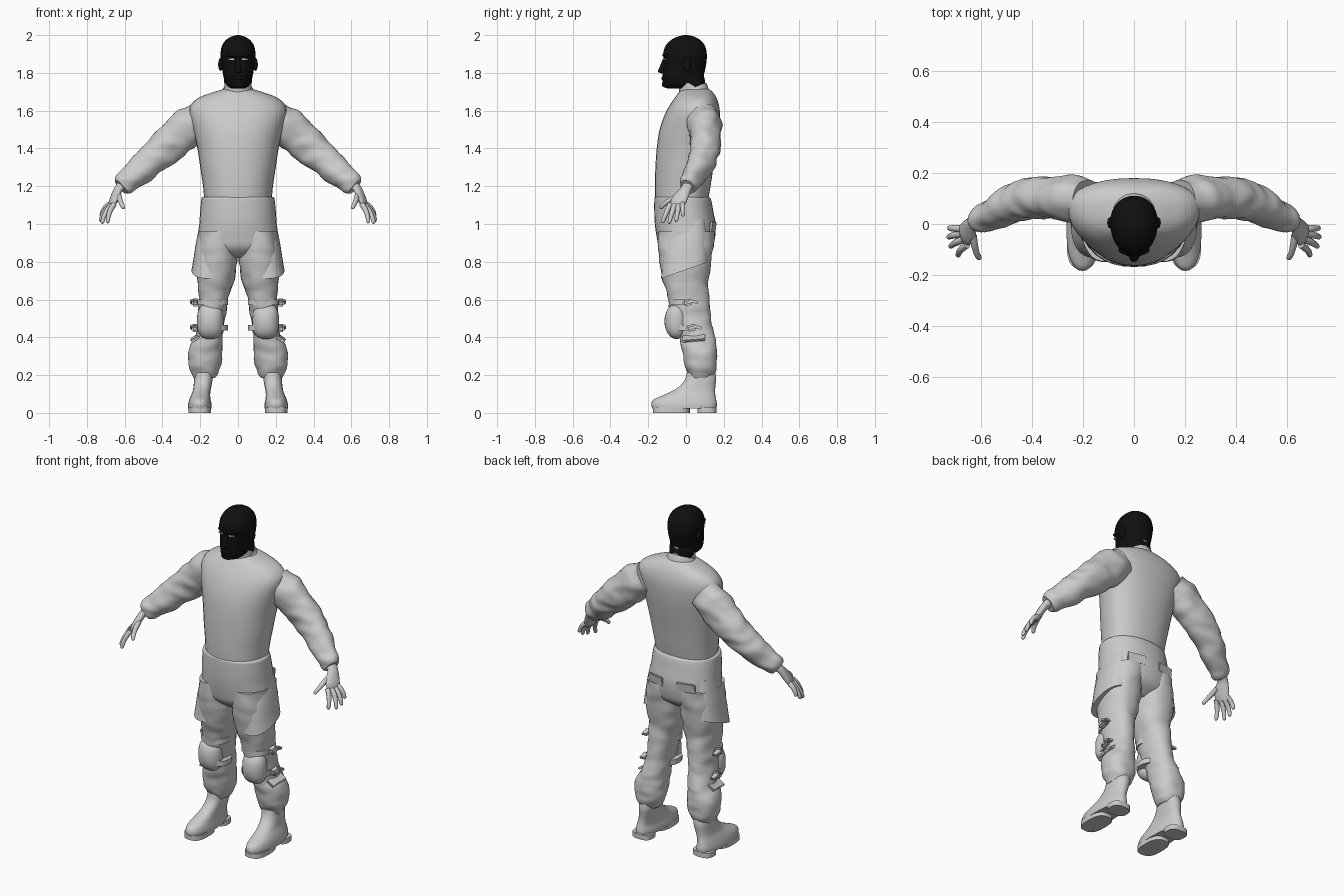
import bpy, bmesh, math
from mathutils import Vector, Matrix, noise

cube = bpy.data.objects.get("Cube")
if cube:
    bpy.data.objects.remove(cube, do_unlink=True)


def material(name, colour):
    mat = bpy.data.materials.new(name)
    mat.use_nodes = True
    mat.diffuse_color = (*colour, 1)
    mat.node_tree.nodes["Principled BSDF"].inputs["Base Color"].default_value = (*colour, 1)
    return mat


CLOTH = material("pale grey", (.6, .6, .6))
MASK = material("mask black", (.005, .005, .005))
EYE = material("eye white", (.7, .7, .7))


def finish(bm, name, mat, side=1, angle=50):
    """Turn a bmesh into a smooth-shaded object, mirrored when side is -1."""
    bmesh.ops.scale(bm, vec=(side, 1, 1), verts=bm.verts)
    bmesh.ops.recalc_face_normals(bm, faces=bm.faces)
    mesh = bpy.data.meshes.new(name)
    bm.to_mesh(mesh)
    bm.free()
    mesh.materials.append(mat)
    obj = bpy.data.objects.new(name, mesh)
    bpy.context.collection.objects.link(obj)
    bpy.ops.object.select_all(action="DESELECT")
    obj.select_set(True)
    bpy.context.view_layer.objects.active = obj
    bpy.ops.object.shade_smooth_by_angle(angle=math.radians(angle))


def spline(a, b, c, d, t):
    return b + (c - a) * (t / 2) + (a * 2 - b * 5 + c * 4 - d) * (t * t / 2) \
        + (b * 3 - a - c * 3 + d) * (t ** 3 / 2)


def loft(name, rings, mat=CLOTH, side=1, steps=4, folds=0, scale=14):
    """Skin a smooth surface over rings of points, with optional cloth folds."""
    last = len(rings) - 1
    smooth = []
    for i in range(last):
        four = [rings[min(max(i + k, 0), last)] for k in (-1, 0, 1, 2)]
        smooth += [[spline(*p, k / steps) for p in zip(*four)] for k in range(steps)]
    smooth.append(rings[-1])
    bm = bmesh.new()
    loops = []
    for ring in smooth:
        mid = sum(ring, Vector((0, 0, 0))) / len(ring)
        loop = []
        for p in ring:
            q = Vector((p.x, p.y, p.z * 2)) * scale
            loop.append(bm.verts.new(p + (p - mid).normalized() * noise.noise(q) * folds))
        loops.append(loop)
    for low, high in zip(loops, loops[1:]):
        for i in range(len(low)):
            bm.faces.new((low[i - 1], low[i], high[i], high[i - 1]))
    bm.faces.new(loops[0])
    bm.faces.new(loops[-1])
    finish(bm, name, mat, side)


def level(z, left, right, front, back, widest=.5, power=2, tilt=0, count=32):
    """Horizontal ring between four limits; tilt raises it towards the back."""
    xc, half = (left + right) / 2, (right - left) / 2
    yc = front + (back - front) * widest
    ring = []
    for i in range(count):
        a = math.tau * i / count
        c, s = math.cos(a), math.sin(a)
        x = xc + half * math.copysign(abs(c) ** (2 / power), c)
        y = yc + (back - yc if s > 0 else yc - front) * math.copysign(abs(s) ** (2 / power), s)
        ring.append(Vector((x, y, z + tilt * (y - yc))))
    return ring


def tube(path, across, count=16):
    """Rings along a path of (x, y, z, half width, half thickness)."""
    points = [Vector(p[:3]) for p in path]
    rings = []
    for i, p in enumerate(path):
        along = (points[min(i + 1, len(path) - 1)] - points[max(i - 1, 0)]).normalized()
        u = (across - along * across.dot(along)).normalized()
        v = along.cross(u)
        turn = [math.tau * k / count for k in range(count)]
        rings.append([points[i] + u * p[3] * math.cos(a) + v * p[4] * math.sin(a) for a in turn])
    return rings


def ball(name, centre, size, mat=CLOTH, side=1, power=2):
    """Ellipsoid; a higher power makes it boxier in front view."""
    bm = bmesh.new()
    bmesh.ops.create_uvsphere(bm, u_segments=24, v_segments=16, radius=1)
    for v in bm.verts:
        r = (abs(v.co.x) ** power + abs(v.co.z) ** power) ** (1 / power)
        flat = math.hypot(v.co.x, v.co.z)
        k = flat / r if r > .001 else 1
        v.co = Matrix.Diagonal(size) @ Vector((v.co.x * k, v.co.y, v.co.z * k)) + Vector(centre)
    finish(bm, name, mat, side)


def block(name, centre, size, side=1, turn=(0, 0, 0), mat=CLOTH):
    """Bevelled box, turned about x, then y, then z."""
    bm = bmesh.new()
    spin = Matrix.Rotation(turn[2], 4, "Z") @ Matrix.Rotation(turn[1], 4, "Y") @ Matrix.Rotation(turn[0], 4, "X")
    bmesh.ops.create_cube(bm, size=1, matrix=Matrix.Translation(centre) @ spin @ Matrix.Diagonal((*size, 1)))
    bmesh.ops.bevel(bm, geom=bm.edges[:], offset=min(size) * .25, segments=2, affect="EDGES")
    finish(bm, name, mat, side, 30)


def stack(rows, **shape):
    """Centred rings from (height, half width, front, back)."""
    return [level(z, -w, w, f, b, **shape) for z, w, f, b in rows]


# Shirt body, collar and neck
loft("shirt", stack([
    (1.115, .178, -.163, .115), (1.2, .185, -.165, .13), (1.3, .2, -.162, .145),
    (1.4, .215, -.155, .162), (1.5, .238, -.14, .176), (1.58, .258, -.112, .18),
    (1.63, .25, -.085, .174), (1.67, .205, -.058, .16), (1.7, .125, -.035, .14),
    (1.715, .07, -.015, .12)], widest=.6, power=2.2))
loft("collar", stack([
    (1.665, .095, -.05, .125), (1.7, .086, -.042, .114), (1.72, .076, -.034, .106)], tilt=.4))
loft("neck", stack([
    (1.68, .074, -.032, .104), (1.73, .07, -.036, .1), (1.78, .066, -.04, .09)], tilt=.4))

# Masked head
loft("head", stack([
    (1.718, .036, -.1, .0), (1.728, .054, -.118, .03), (1.75, .068, -.125, .07),
    (1.78, .077, -.124, .09), (1.82, .084, -.121, .102), (1.865, .09, -.117, .109),
    (1.9, .093, -.121, .11), (1.94, .086, -.11, .102), (1.97, .068, -.084, .08),
    (1.99, .04, -.05, .048), (2, .008, -.01, .01)], widest=.55, power=2.1), MASK)
loft("mask_nape", stack([(1.71, .066, .0, .1), (1.76, .074, -.03, .1), (1.8, .07, -.03, .09)]), MASK)
loft("nose", stack([
    (1.796, .008, -.128, -.1), (1.806, .02, -.148, -.1), (1.825, .015, -.142, -.1),
    (1.875, .009, -.122, -.1)]), MASK)
ball("brow", (0, -.1, 1.893), (.062, .026, .012), MASK)
ball("mouth", (0, -.117, 1.772), (.034, .013, .013), MASK)
ball("chin", (0, -.108, 1.738), (.034, .02, .016), MASK)

# Trouser seat with rounded waistband
loft("trouser_seat", stack([
    (1.145, .17, -.15, .105), (1.14, .19, -.165, .125), (1.12, .195, -.168, .135),
    (1.06, .201, -.168, .146), (1, .205, -.165, .157), (.93, .213, -.155, .154),
    (.87, .208, -.138, .135), (.82, .12, -.08, .07)], widest=.52, power=2.2))

LEG = [
    (.96, .005, .208, -.15, .15), (.88, .002, .219, -.148, .146), (.8, .004, .228, -.138, .135),
    (.7, .02, .215, -.12, .122), (.62, .045, .21, -.1, .12), (.54, .062, .21, -.085, .126),
    (.47, .072, .212, -.065, .138), (.41, .08, .222, -.038, .154), (.36, .082, .252, -.028, .16),
    (.3, .083, .266, -.014, .166), (.25, .09, .262, -.006, .162), (.21, .105, .245, .01, .152),
    (.185, .12, .232, .02, .135)]
BOOT = [
    (.022, .14, .264, -.178, .16), (.045, .14, .264, -.184, .164), (.07, .145, .258, -.172, .16),
    (.09, .147, .25, -.13, .156), (.115, .146, .24, -.075, .154), (.145, .14, .235, -.03, .156),
    (.18, .134, .232, -.004, .16), (.215, .13, .23, .005, .155)]
SLEEVE = [
    (.19, .09, 1.56, .085, .085), (.25, .097, 1.52, .09, .104), (.32, .102, 1.462, .084, .102),
    (.385, .102, 1.402, .08, .094), (.44, .092, 1.352, .077, .085), (.5, .068, 1.298, .07, .078),
    (.56, .038, 1.248, .06, .068), (.6, .018, 1.218, .054, .06), (.622, .008, 1.198, .04, .044)]
FINGERS = {
    "index": ((.655, -.082, 1.105), (.69, -.125, 1.005)),
    "middle": ((.668, -.06, 1.1), (.72, -.09, 1.002)),
    "ring": ((.675, -.038, 1.1), (.728, -.052, 1.012)),
    "little": ((.676, -.018, 1.108), (.725, -.016, 1.04)),
    "thumb": ((.63, -.045, 1.15), (.604, -.138, 1.082))}

for word, side in (("left", 1), ("right", -1)):
    # Face details
    ball(word + "_ear", (.092, .005, 1.845), (.013, .022, .034), MASK, side)
    block(word + "_eye", (.036, -.113, 1.872), (.034, .009, .007), side, (0, 0, .25), EYE)

    # Sleeve and hand
    loft(word + "_sleeve", tube(SLEEVE, Vector((0, 1, 0)), 28), side=side, steps=6, folds=.012, scale=11)
    palm_way = Vector((.25, .9, .15))
    loft(word + "_palm", tube([
        (.6, .015, 1.215, .034, .03), (.632, .0, 1.185, .03, .022), (.648, -.022, 1.15, .04, .02),
        (.662, -.042, 1.115, .044, .017), (.67, -.051, 1.09, .036, .01)], palm_way), side=side)
    for digit, (root, tip) in FINGERS.items():
        a, b = Vector(root), Vector(tip)
        bend = Vector((.008, 0, .006)) if digit != "thumb" else Vector((.004, -.01, 0))
        path = [(*(a.lerp(b, t) + bend * math.sin(t * math.pi)), r, r) for t, r in
                ((0, .014), (.3, .014), (.65, .012), (.92, .01), (1, .004))]
        loft(f"{word}_{digit}_finger", tube(path, palm_way, 10), side=side, steps=3)

    # Trouser leg, cargo pocket and seat pocket flap
    loft(word + "_trouser_leg", [level(*row, power=2.2) for row in LEG], side=side, folds=.008, scale=12)
    loft(word + "_cargo_pocket", [level(*row, power=2.3, tilt=.35) for row in [
        (1, .09, .2, -.09, .1), (.9, .08, .222, -.12, .11), (.8, .075, .238, -.128, .116),
        (.755, .07, .246, -.132, .118)]], side=side)
    block(word + "_seat_pocket_flap", (.1, .143, .985), (.11, .012, .055), side, (-.12, 0, -.2))

    # Knee pad, straps and buckles
    ball(word + "_knee_pad", (.147, -.05, .485), (.07, .064, .094), side=side, power=2.8)
    for z, y in ((.585, .01), (.45, .03)):
        loft(word + "_knee_strap", [level(z + h, .052, .216, -.09, y + .04, power=2.2) for h in (-.015, .015)], side=side)
        block(word + "_strap_buckle", (.226, y, z), (.04, .055, .034), side, (.25, 0, 0))
        block(word + "_strap_end", (.236, y + .03, z + .005), (.034, .05, .016), side, (-.3, 0, 0))
    block(word + "_calf_tab", (.228, .04, .395), (.05, .12, .014), side, (.1, .6, 0))

    # Boot with sole and heel
    loft(word + "_boot", [level(*row, widest=.45, power=2.3) for row in BOOT], side=side)
    for part, front, back in (("sole", -.176, .02), ("heel", .06, .162)):
        loft(f"{word}_boot_{part}", [level(z, .142, .263, front, back, power=2.8) for z in (0, .03)], side=side)
